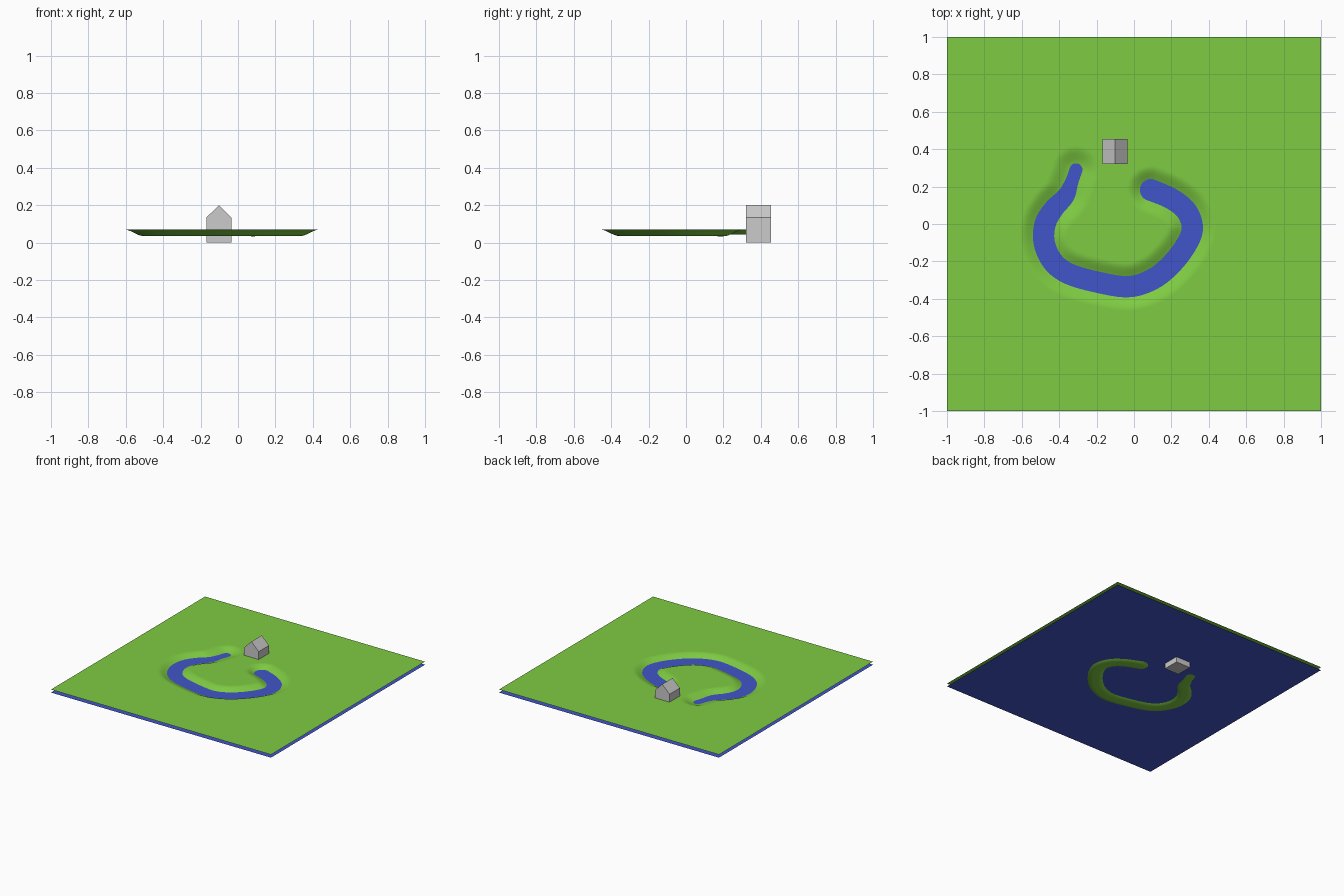
import bpy, bmesh
from mathutils import Vector, kdtree

if "Cube" in bpy.data.objects:
    bpy.data.objects.remove(bpy.data.objects["Cube"])

GROUND_Z, WATER_Z = 0.07, 0.045

def material(name, color):
    m = bpy.data.materials.new(name)
    m.diffuse_color = color
    m.use_nodes = True
    m.node_tree.nodes["Principled BSDF"].inputs["Base Color"].default_value = m.diffuse_color
    return m

def add_object(name, bm, mat=None):
    me = bpy.data.meshes.new(name)
    bm.to_mesh(me)
    bm.free()
    ob = bpy.data.objects.new(name, me)
    bpy.context.collection.objects.link(ob)
    if mat:
        me.materials.append(mat)
    return ob

def smoothstep(a, b, x):
    t = min(max((x - a) / (b - a), 0), 1)
    return t * t * (3 - 2 * t)

def catmull(points, steps):
    p = [points[0]] + points + [points[-1]]
    out = []
    for a, b, c, d in zip(p, p[1:], p[2:], p[3:]):
        for i in range(steps):
            t = i / steps
            out.append(0.5 * (2*b + (c - a)*t + (2*a - 5*b + 4*c - d)*t*t
                              + (3*b - a - 3*c + d)*t**3))
    return out + [points[-1]]

# River centre line: x, y, depth of the bed
river = [Vector(p) for p in (
    (-0.31, 0.29, .0265), (-0.335, 0.22, .0268), (-0.365, 0.15, .030),
    (-0.43, 0.08, .033), (-0.475, 0, .035), (-0.48, -0.10, .035),
    (-0.435, -0.20, .035), (-0.35, -0.265, .035), (-0.20, -0.31, .035),
    (-0.03, -0.335, .035), (0.10, -0.295, .035), (0.20, -0.215, .035),
    (0.28, -0.11, .035), (0.312, -0.02, .035), (0.28, 0.07, .035),
    (0.20, 0.135, .035), (0.09, 0.182, .036))]
path = catmull(river, 24)
tree = kdtree.KDTree(len(path))
for i, p in enumerate(path):
    tree.insert((p.x, p.y, 0), i)
tree.balance()

# Ground sheet with the river bed pressed into it
bm = bmesh.new()
bmesh.ops.create_grid(bm, x_segments=200, y_segments=200, size=1)
for v in bm.verts:
    _, i, dist = tree.find(v.co)
    v.co.z = GROUND_Z - path[i].z * (1 - smoothstep(0.02, 0.125, dist))
for f in bm.faces:
    f.smooth = True
add_object("ground", bm, material("grass", (0.21, 0.60, 0.055, 1)))

# Flat water sheet under the ground
bm = bmesh.new()
bmesh.ops.create_grid(bm, x_segments=1, y_segments=1, size=1)
bmesh.ops.translate(bm, verts=bm.verts, vec=(0, 0, WATER_Z))
add_object("water", bm, material("water", (0.053, 0.09, 0.58, 1)))

# House: gabled profile extruded along y
bm = bmesh.new()
profile = [(-0.168, 0), (-0.036, 0), (-0.036, 0.135), (-0.102, 0.2), (-0.168, 0.135)]
face = bm.faces.new([bm.verts.new((x, 0.32, z)) for x, z in profile])
ext = bmesh.ops.extrude_face_region(bm, geom=[face], use_keep_orig=True)
bmesh.ops.translate(bm, vec=(0, 0.134, 0),
                    verts=[g for g in ext["geom"] if isinstance(g, bmesh.types.BMVert)])
bmesh.ops.recalc_face_normals(bm, faces=bm.faces)
add_object("house", bm)
